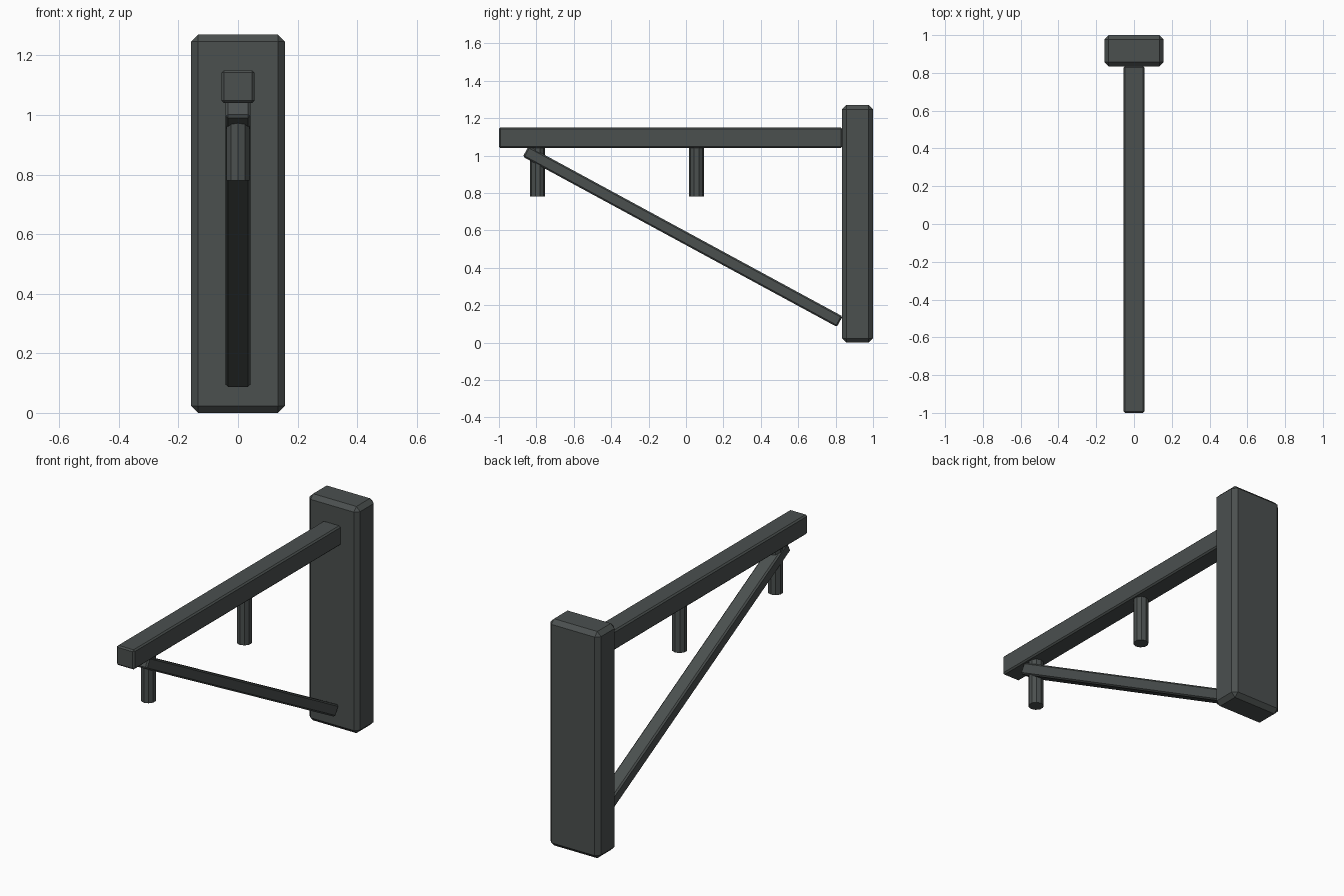
import bpy, bmesh, math
from mathutils import Matrix, Vector

if "Cube" in bpy.data.objects:
    bpy.data.objects.remove(bpy.data.objects["Cube"])

iron = bpy.data.materials.new("dark_iron")
iron.diffuse_color = (0.07, 0.08, 0.078, 1)
iron.use_nodes = True
iron.node_tree.nodes["Principled BSDF"].inputs["Base Color"].default_value = iron.diffuse_color


def finish(name, bm, loc, tilt=0.0):
    mesh = bpy.data.meshes.new(name)
    bm.to_mesh(mesh)
    bm.free()
    mesh.materials.append(iron)
    ob = bpy.data.objects.new(name, mesh)
    ob.location = loc
    ob.rotation_euler.x = tilt
    bpy.context.collection.objects.link(ob)
    return ob


def chamfered_box(name, size, loc, chamfer, tilt=0.0):
    bm = bmesh.new()
    bmesh.ops.create_cube(bm, size=1, matrix=Matrix.Diagonal((*size, 1)))
    bmesh.ops.bevel(bm, geom=bm.edges[:], offset=chamfer, segments=1,
                    affect='EDGES', profile=0.5)
    return finish(name, bm, loc, tilt)


def peg(name, y, z0=0.78, z1=1.05, radius=0.04):
    bm = bmesh.new()
    bmesh.ops.create_cone(bm, cap_ends=True, segments=10, radius1=radius,
                          radius2=radius, depth=z1 - z0)
    return finish(name, bm, (0, y, (z0 + z1) / 2))


# Wall post and horizontal arm
chamfered_box("wall_post", (0.314, 0.166, 1.27), (0, 0.917, 0.635), 0.023)
chamfered_box("arm", (0.11, 1.836, 0.11), (0, -0.082, 1.095), 0.008)

# Diagonal brace from the foot of the post to the tip of the arm
tip, foot = Vector((0, -0.857, 1.022)), Vector((0, 0.822, 0.112))
run = foot - tip
chamfered_box("brace", (0.083, run.length, 0.064), (tip + foot) / 2, 0.008,
              math.atan2(run.z, run.y))

# Hanging pegs under the arm
peg("front_peg", -0.793)
peg("middle_peg", 0.056)
